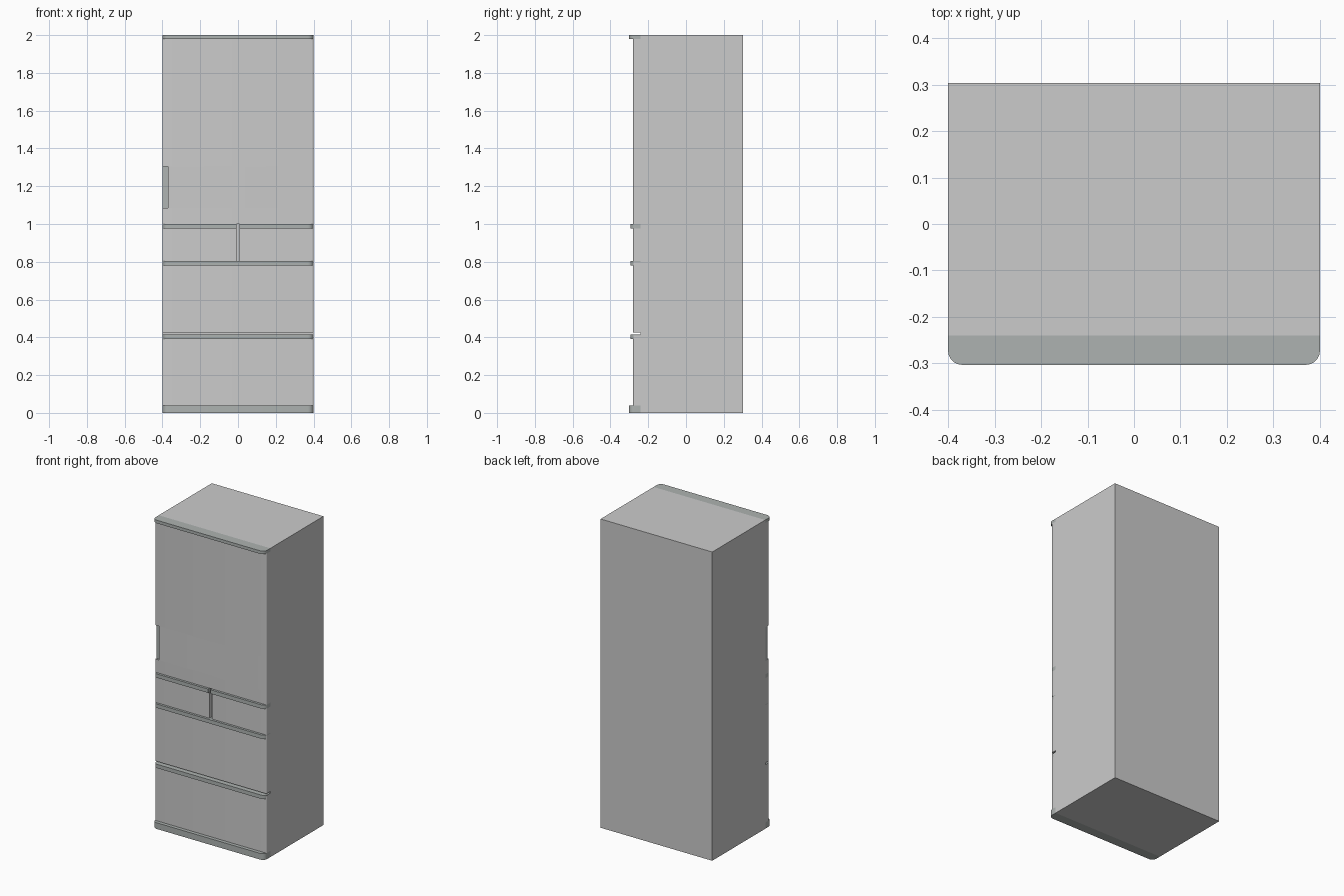
import bpy, bmesh, math

if "Cube" in bpy.data.objects:
    bpy.data.objects.remove(bpy.data.objects["Cube"])

trim = bpy.data.materials.new("trim_grey")
trim.diffuse_color = (0.42, 0.45, 0.44, 1)
trim.use_nodes = True
trim.node_tree.nodes["Principled BSDF"].inputs["Base Color"].default_value = trim.diffuse_color

BACK = -0.24   # plane where the door fronts meet the cabinet
W = 0.4        # half width


def prism(name, pts, z0, z1, mat=None):
    """Extrude a plan outline (x, y) from z0 to z1."""
    bm = bmesh.new()
    face = bm.faces.new([bm.verts.new((x, y, z0)) for x, y in pts])
    top = bmesh.ops.extrude_face_region(bm, geom=[face])["geom"]
    bmesh.ops.translate(bm, vec=(0, 0, z1 - z0),
                        verts=[v for v in top if isinstance(v, bmesh.types.BMVert)])
    bmesh.ops.recalc_face_normals(bm, faces=bm.faces)
    me = bpy.data.meshes.new(name)
    bm.to_mesh(me)
    bm.free()
    ob = bpy.data.objects.new(name, me)
    bpy.context.collection.objects.link(ob)
    if mat:
        me.materials.append(mat)
    return ob


def outline(x0, x1, front, back, r):
    """Rectangle whose front corners are rounded where they meet the fridge sides."""
    pts = [(x1, back), (x0, back)]
    for x, s in ((x0, -1), (x1, 1)):
        if abs(abs(x) - W) > 1e-4:
            pts.append((x, front))
            continue
        arc = [(x - s * r + s * r * math.cos(a), front + r - r * math.sin(a))
               for a in (math.radians(15 * i) for i in range(7))]
        pts += arc if s < 0 else arc[::-1]
    return pts


def panel(name, x0, x1, z0, z1):
    return prism(name, outline(x0, x1, -0.28, BACK, 0.008), z0, z1)


def rail(name, x0, x1, z0, z1, front):
    return prism(name, outline(x0, x1, front, BACK, 0.03), z0, z1, trim)


# Cabinet
prism("cabinet", [(-W, BACK), (W, BACK), (W, 0.303), (-W, 0.303)], 0, 2)

# Upper door, in three bands so the left edge has a grip recess
panel("door_lower", -W, W, 1.0, 1.085)
panel("door_middle", -0.37, W, 1.085, 1.305)
panel("door_upper", -W, W, 1.305, 1.98)
prism("door_grip", [(-W, BACK), (-0.37, BACK), (-0.37, -0.27), (-W, -0.265)],
      1.085, 1.305, trim)

# Top and base trim
rail("top_trim", -W, W, 1.98, 2.0, -0.303)
rail("base_trim", -W, W, 0, 0.04, -0.303)

# Pair of small drawers with a gap between them
for side, x0, x1 in (("left", -W, -0.008), ("right", 0.008, W)):
    panel("small_drawer_" + side, x0, x1, 0.805, 0.975)
    rail("small_drawer_rail_" + side, x0, x1, 0.975, 1.0, -0.295)

# Wide drawers: panel, thin top plate and hanging grip lip
for name, z0, z1 in (("middle_drawer", 0.425, 0.805), ("bottom_drawer", 0.04, 0.415)):
    panel(name, -W, W, z0, z1 - 0.005)
    rail(name + "_top_plate", -W, W, z1 - 0.005, z1, -0.295)
    full = outline(-W, W, -0.295, BACK, 0.03)[2:]
    lip = full + [(W, -0.262), (W - 0.008, -0.272), (-W + 0.008, -0.272), (-W, -0.262)]
    prism(name + "_grip_lip", lip, z1 - 0.025, z1 - 0.005, trim)

# Smooth rounded corners, keep hard edges
bpy.ops.object.select_all(action='DESELECT')
for ob in bpy.context.collection.objects:
    ob.select_set(True)
    bpy.context.view_layer.objects.active = ob
bpy.ops.object.shade_smooth_by_angle(angle=math.radians(30))
